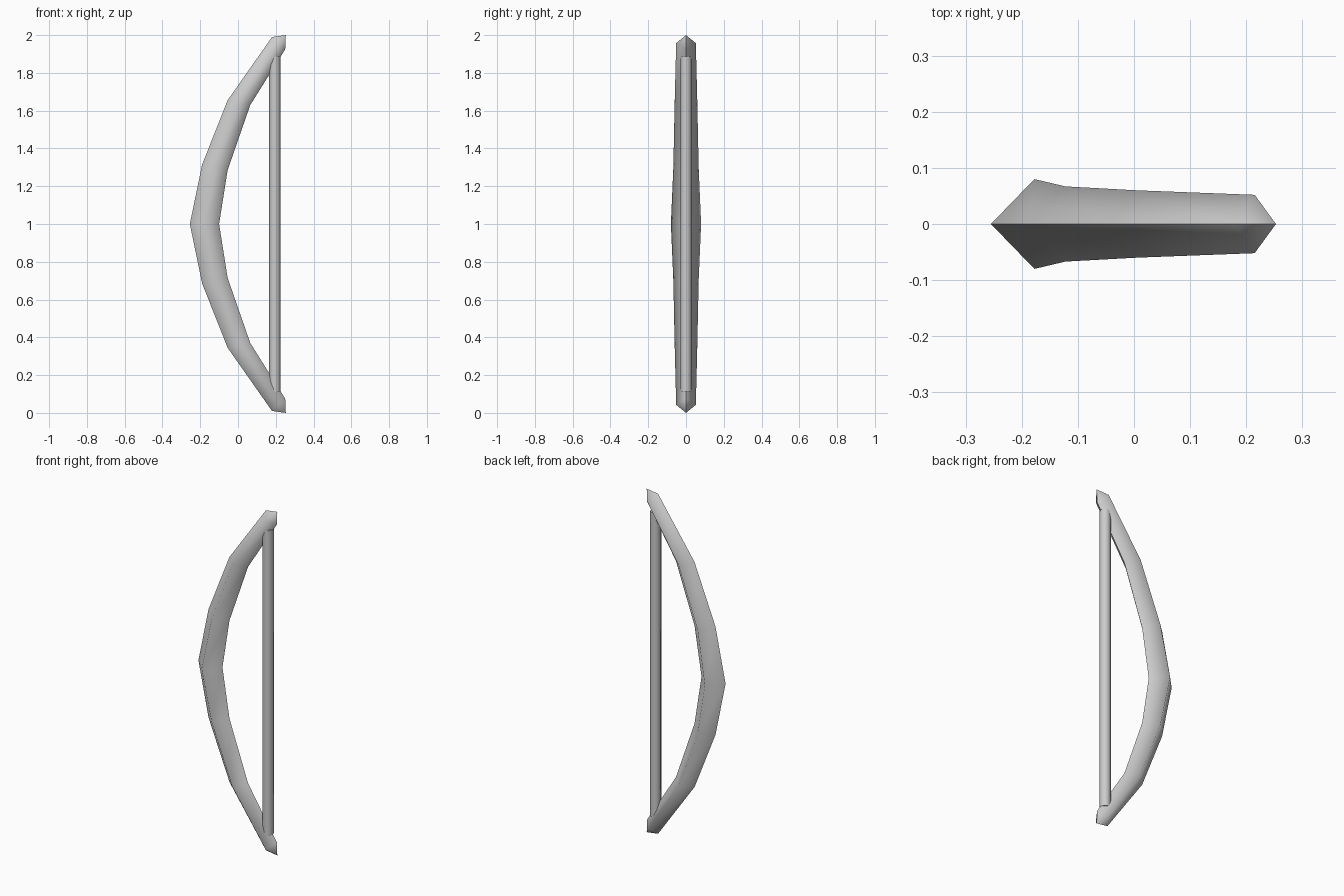
import bpy
import bmesh

cube = bpy.data.objects.get("Cube")
if cube:
    bpy.data.objects.remove(cube)

grey = bpy.data.materials.new("light_grey")
grey.use_nodes = True
grey.diffuse_color = (0.6, 0.6, 0.6, 1)
grey.node_tree.nodes["Principled BSDF"].inputs["Base Color"].default_value = (0.6, 0.6, 0.6, 1)


def finish(name, bm):
    """Turn a bmesh into a smooth-shaded grey object."""
    bmesh.ops.recalc_face_normals(bm, faces=bm.faces)
    for f in bm.faces:
        f.smooth = True
    mesh = bpy.data.meshes.new(name)
    bm.to_mesh(mesh)
    bm.free()
    mesh.materials.append(grey)
    obj = bpy.data.objects.new(name, mesh)
    bpy.context.collection.objects.link(obj)
    return obj


# Bow limb: diamond sections as (outer x, outer z, inner x, inner z, half width)
upper = [
    (-0.255, 1.0, -0.10, 1.0, 0.08),
    (-0.19, 1.315, -0.055, 1.285, 0.067),
    (-0.055, 1.655, 0.065, 1.63, 0.06),
    (0.18, 1.99, 0.25, 1.925, 0.052),
]
lower = [(ox, 2 - oz, ix, 2 - iz, w) for ox, oz, ix, iz, w in upper[:0:-1]]

bm = bmesh.new()
rings = []
for ox, oz, ix, iz, w in lower + upper:
    mx, mz = (ox + ix) / 2, (oz + iz) / 2
    rings.append([bm.verts.new(p) for p in
                  ((ox, 0, oz), (mx, -w, mz), (ix, 0, iz), (mx, w, mz))])
for a, b in zip(rings, rings[1:]):
    for i in range(4):
        j = (i + 1) % 4
        bm.faces.new((a[i], a[j], b[j], b[i]))

# Pointed tips
for ring, z in ((rings[0], 0), (rings[-1], 2)):
    tip = bm.verts.new((0.253, 0, z))
    for i in range(4):
        bm.faces.new((ring[i], ring[(i + 1) % 4], tip))

# Outer and inner ridges stay crisp, the side ridges are soft
for e in bm.edges:
    if all(abs(v.co.y) < 0.001 for v in e.verts):
        e.smooth = False
finish("bow_limb", bm)

# Bow string
bm = bmesh.new()
bmesh.ops.create_cone(bm, cap_ends=True, segments=8, radius1=0.03, radius2=0.03, depth=1.775)
for e in bm.edges:
    if abs(e.verts[0].co.z - e.verts[1].co.z) < 0.001:
        e.smooth = False
string = finish("bow_string", bm)
string.location = (0.195, 0, 1.0)
